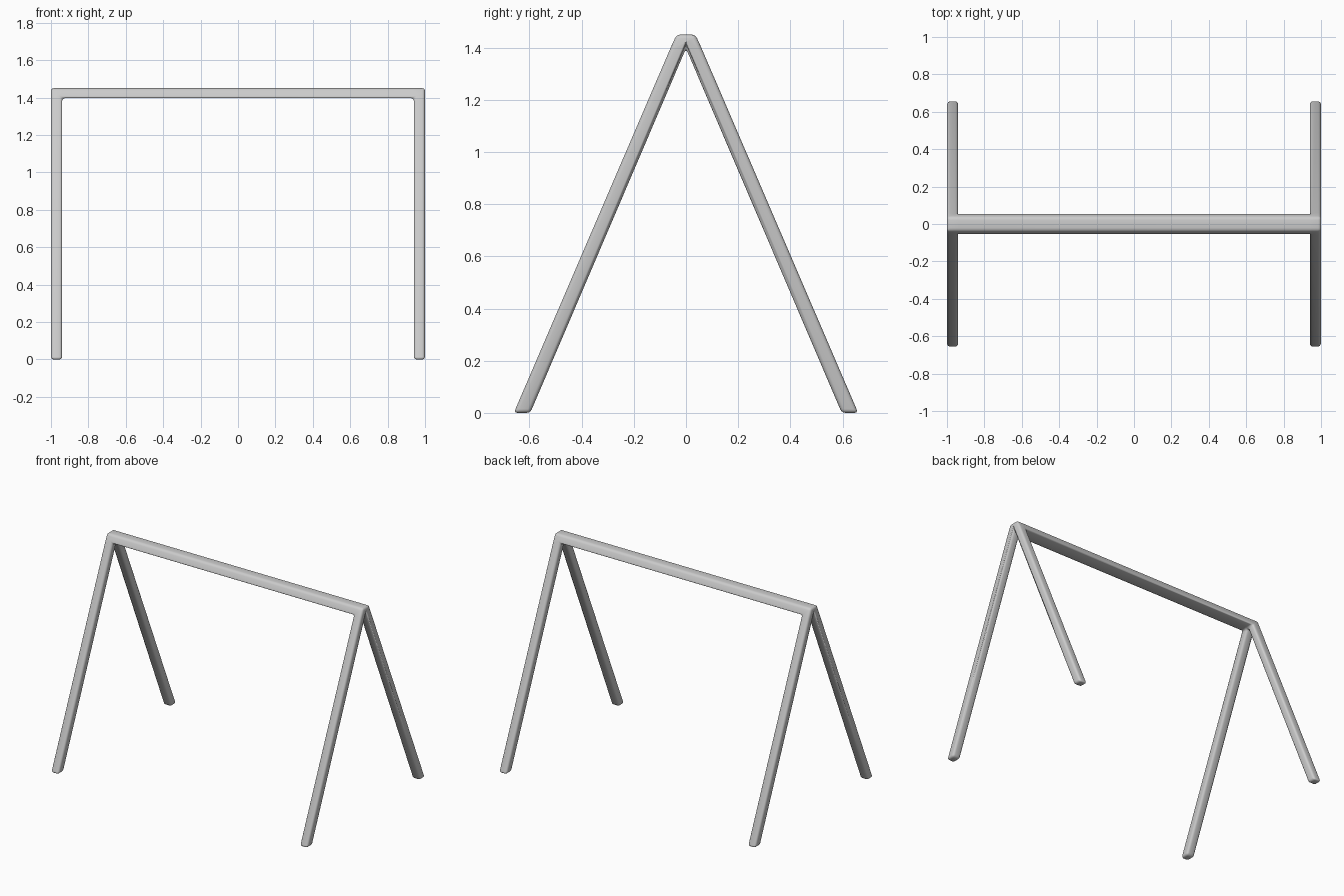
import bpy, bmesh, math

if "Cube" in bpy.data.objects:
    bpy.data.objects.remove(bpy.data.objects["Cube"])

# Side outline of the A-frame (y, z): bar section first, then the feet
outline = [(-0.036, 1.45), (0.036, 1.45), (0.06, 1.397), (0, 1.397), (-0.06, 1.397),
           (0.66, 0), (0.597, 0), (-0.597, 0), (-0.66, 0)]
bar_ring = [0, 1, 2, 3, 4]
frame_ring = [0, 1, 2, 5, 6, 3, 7, 8, 4]
legs = [[2, 5, 6, 3], [3, 7, 8, 4]]

bm = bmesh.new()
cols = [[bm.verts.new((x, y, z)) for y, z in outline] for x in (-1, -0.94, 0.94, 1)]


def bridge(a, b, ring):
    for i, j in zip(ring, ring[1:] + ring[:1]):
        bm.faces.new((a[i], a[j], b[j], b[i]))


# Two leg frames joined by the top bar
bridge(cols[0], cols[1], frame_ring)
bridge(cols[1], cols[2], bar_ring)
bridge(cols[2], cols[3], frame_ring)

# Flat sides of the legs, inside and outside, and the bar ends
for col in cols:
    for leg in legs:
        bm.faces.new([col[i] for i in leg])
for col in (cols[0], cols[3]):
    bm.faces.new([col[i] for i in bar_ring])

bmesh.ops.recalc_face_normals(bm, faces=bm.faces[:])
mesh = bpy.data.meshes.new("swing_frame")
bm.to_mesh(mesh)
bm.free()
for p in mesh.polygons:
    p.use_smooth = True
frame = bpy.data.objects.new("swing_frame", mesh)
bpy.context.collection.objects.link(frame)

# Rounded edges
bevel = frame.modifiers.new("rounding", 'BEVEL')
bevel.width = 0.015
bevel.segments = 3
bevel.limit_method = 'ANGLE'
bevel.angle_limit = math.radians(20)
